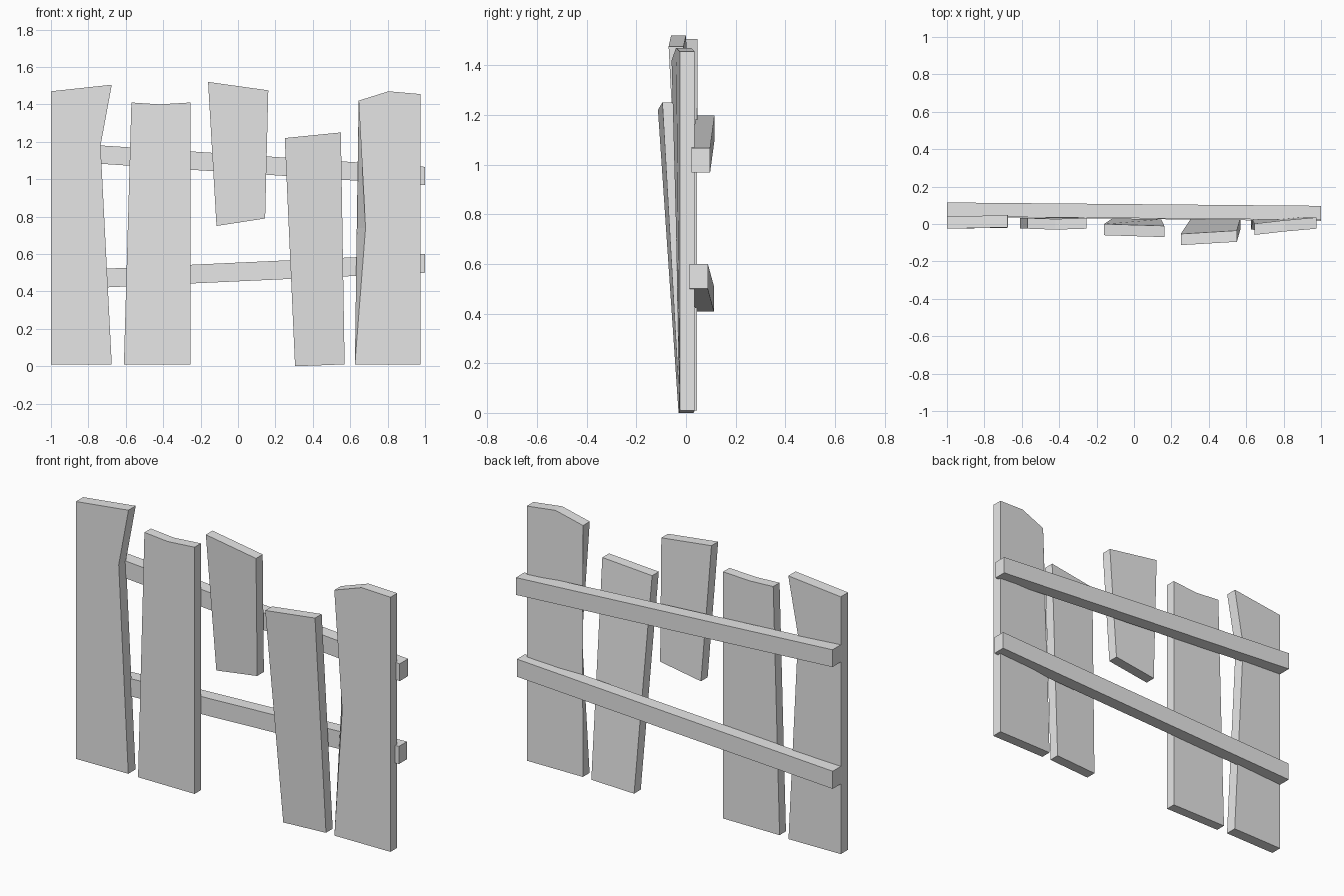
import bpy
import bmesh

cube = bpy.data.objects.get("Cube")
if cube:
    bpy.data.objects.remove(cube, do_unlink=True)

grey = bpy.data.materials.new("plain grey wood")
grey.use_nodes = True
colour = (0.8, 0.8, 0.8, 1)
grey.diffuse_color = colour
grey.node_tree.nodes["Principled BSDF"].inputs["Base Color"].default_value = colour


def board(name, outline, depth, back_x=None):
    """Board from an (x, front y, z) outline; back_x moves single back corners."""
    back_x = back_x or {}
    bm = bmesh.new()
    front = [bm.verts.new(p) for p in outline]
    back = [bm.verts.new((back_x.get(i, x), y + depth, z))
            for i, (x, y, z) in enumerate(outline)]
    bm.faces.new(front)
    bm.faces.new(back[::-1])
    for i in range(len(front)):
        j = (i + 1) % len(front)
        bm.faces.new((front[j], front[i], back[i], back[j]))
    bmesh.ops.recalc_face_normals(bm, faces=bm.faces)
    mesh = bpy.data.meshes.new(name)
    bm.to_mesh(mesh)
    bm.free()
    mesh.materials.append(grey)
    bpy.context.collection.objects.link(bpy.data.objects.new(name, mesh))


def rail(name, left_z, right_z, left_y, right_y, height, depth):
    """Crooked cross rail spanning the whole fence."""
    board(name, [(-1, left_y, left_z), (1, right_y, right_z),
                 (1, right_y, right_z + height), (-1, left_y, left_z + height)], depth)


# Upright planks, from the fence's right to its left
board("notched_plank", [(-1, -.025, .01), (-.675, -.02, .01), (-.735, -.02, 1.18),
                        (-.675, -.018, 1.505), (-1, -.025, 1.47)], .065)
board("dipped_plank", [(-.61, -.025, .01), (-.255, -.025, .01), (-.255, -.025, 1.41),
                       (-.42, -.03, 1.4), (-.57, -.025, 1.41)], .057)
board("short_broken_plank", [(-.115, -.03, .75), (.145, -.035, .79),
                             (.162, -.07, 1.475), (-.16, -.06, 1.52)], .06)
board("leaning_plank", [(.305, -.03, 0), (.57, -.025, .01),
                        (.55, -.095, 1.25), (.25, -.113, 1.22)], .06)
board("chipped_plank", [(.625, -.028, .01), (.975, -.025, .01), (.975, -.025, 1.455),
                        (.805, -.04, 1.47), (.645, -.058, 1.42), (.682, -.04, .74)],
      .06, back_x={5: .635})

# Cross rails behind the planks
rail("upper_rail", 1.1, .968, .04, .022, .098, .075)
rail("lower_rail", .408, .5, .04, .015, .1, .073)
